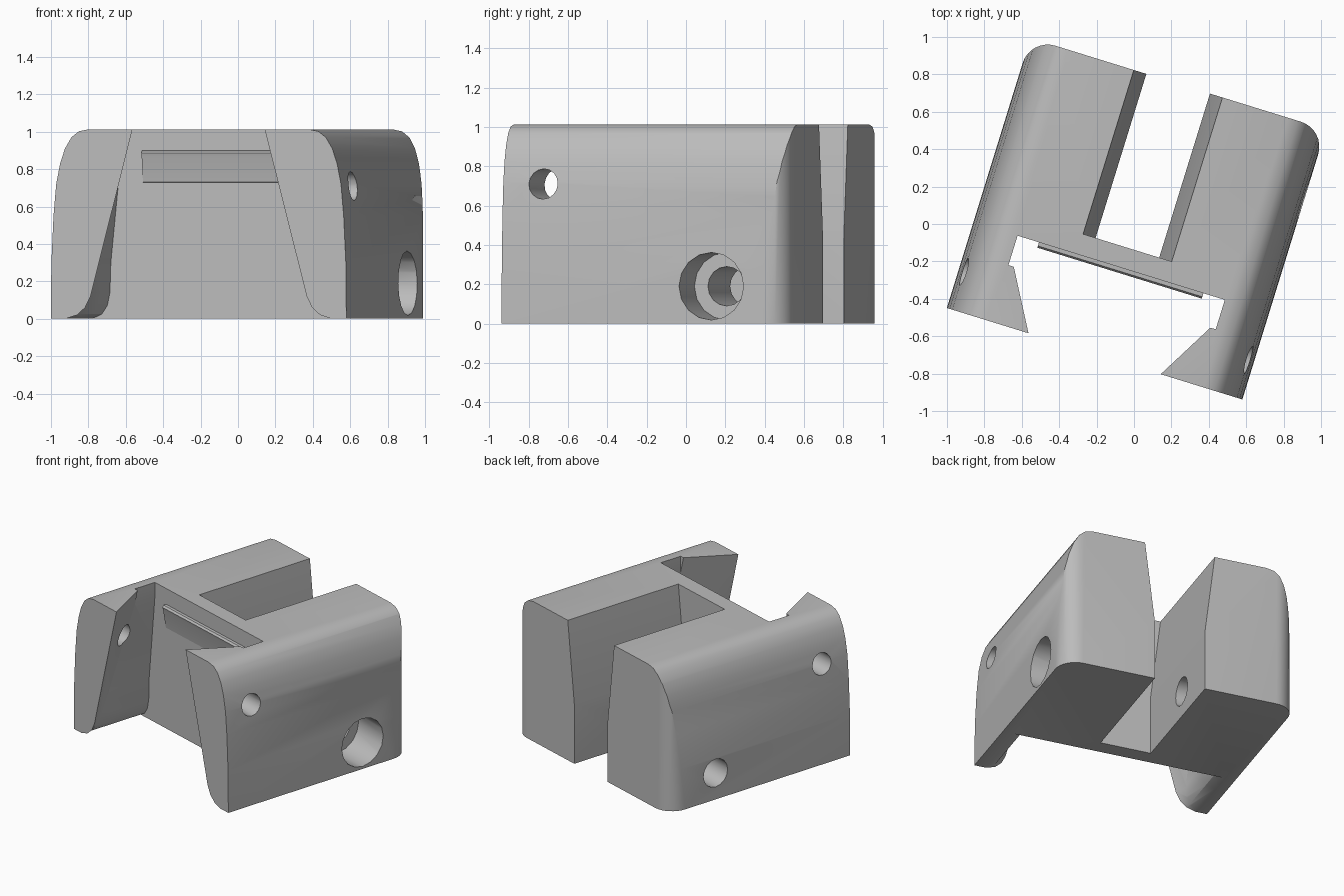
import bpy, bmesh, math
from mathutils import Matrix

cube = bpy.data.objects.get("Cube")
if cube:
    bpy.data.objects.remove(cube, do_unlink=True)

TOP, FRONT, BACK, WALL, STEP = 1.013, -0.726, 0.785, -0.245, -0.41

grey = bpy.data.materials.new("light grey plastic")
grey.use_nodes = True
grey.diffuse_color = (0.5, 0.5, 0.5, 1)
grey.node_tree.nodes["Principled BSDF"].inputs["Base Color"].default_value = (0.5, 0.5, 0.5, 1)


def loft(name, ring_a, ring_b):
    """Solid between two matching rings of points."""
    bm = bmesh.new()
    a = [bm.verts.new(p) for p in ring_a]
    b = [bm.verts.new(p) for p in ring_b]
    bm.faces.new(a)
    bm.faces.new(b[::-1])
    for i in range(len(a)):
        j = (i + 1) % len(a)
        bm.faces.new((a[i], b[i], b[j], a[j]))
    bmesh.ops.recalc_face_normals(bm, faces=bm.faces)
    return finish(name, bm)


def finish(name, bm):
    mesh = bpy.data.meshes.new(name)
    bm.to_mesh(mesh)
    bm.free()
    mesh.materials.append(grey)
    obj = bpy.data.objects.new(name, mesh)
    bpy.context.collection.objects.link(obj)
    return obj


def mirrored(half):
    """Complete a profile given for the +x half."""
    return half + [(-u, w) for u, w in reversed(half)]


def along_y(name, pts, y0, y1):
    return loft(name, [(u, y0, z) for u, z in pts], [(u, y1, z) for u, z in pts])


def cylinder(name, x0, x1, y, z, r, sides):
    bm = bmesh.new()
    place = Matrix.Translation(((x0 + x1) / 2, y, z)) @ Matrix.Rotation(math.pi / 2, 4, "Y")
    bmesh.ops.create_cone(bm, cap_ends=True, segments=sides, radius1=r, radius2=r,
                          depth=x1 - x0, matrix=place)
    return finish(name, bm)


def combine(target, tool, operation):
    mod = target.modifiers.new("cut", "BOOLEAN")
    mod.operation, mod.object, mod.solver = operation, tool, "EXACT"
    bpy.context.view_layer.objects.active = target
    bpy.ops.object.modifier_apply(modifier=mod.name)
    bpy.data.objects.remove(tool, do_unlink=True)


# Body: rounded-shoulder section, trimmed by a plan with rounded back corners
shoulder = [(0.827, 0), (0.824, 0.3), (0.812, 0.55), (0.797, 0.72), (0.775, 0.83),
            (0.748, 0.91), (0.712, 0.97), (0.67, 1.002), (0.615, TOP)]
body = along_y("bracket_body", mirrored(shoulder), FRONT, BACK + 0.1)
R = 0.14
corner = [(0.827 - R + R * math.cos(t), BACK - R + R * math.sin(t))
          for t in [i * math.pi / 16 for i in range(9)]]
plan = mirrored([(0.9, FRONT - 0.1), (0.9, BACK - R - 0.05), (0.827, BACK - R - 0.05)] + corner)
combine(body, loft("plan_trim", [(x, y, -0.1) for x, y in plan],
                   [(x, y, 1.2) for x, y in plan]), "INTERSECT")

# Back slot, flaring towards the top
slot = mirrored([(0.178, -0.1), (0.178, 0.43), (0.248, TOP), (0.26, 1.1)])
combine(body, along_y("slot_cutter", slot, -0.133, 1), "DIFFERENCE")

# Front recess: full width near the wall, pinched by the wedge-shaped wings
recess = mirrored([(0.76, -0.1), (0.745, 0), (0.69, 0.025), (0.66, 0.07), (0.645, 0.14),
                   (0.64, 0.3), (0.61, 0.6), (0.58, 0.9), (0.58, 1.1)])
wing = [(0.76, -0.1), (0.745, 0), (0.68, 0.02), (0.635, 0.06), (0.605, 0.12),
        (0.37, TOP), (0.347, 1.1)]


def wing_ring(y):
    shift = 0.57 * (y - FRONT)
    return [(u, y, z) for u, z in mirrored([(u + shift, z) for u, z in wing])]


pinch = along_y("pinch_cutter", recess, -0.79, STEP + 0.01)
combine(pinch, loft("wing_taper", wing_ring(-0.85), wing_ring(STEP)), "INTERSECT")
combine(body, along_y("recess_cutter", recess, STEP, WALL), "DIFFERENCE")
combine(body, pinch, "DIFFERENCE")

# Holes across both sides: upper pin hole, lower bore and its right counterbore
combine(body, cylinder("pin_hole", -1, 1, -0.513, 0.71, 0.077, 16), "DIFFERENCE")
combine(body, cylinder("bore", -1, 1, 0.39, 0.19, 0.1, 16), "DIFFERENCE")
combine(body, cylinder("counterbore", 0.56, 1, 0.39, 0.19, 0.172, 16), "DIFFERENCE")

# Snap ridge on the front wall
ridge = [(WALL + 0.02, 0.9), (WALL - 0.02, 0.898), (WALL - 0.03, 0.885),
         (WALL - 0.024, 0.865), (WALL - 0.001, 0.73), (WALL + 0.02, 0.72)]
snap = loft("snap_ridge", [(-0.46, y, z) for y, z in ridge], [(0.46, y, z) for y, z in ridge])

# Smooth shading and the turned stance
for obj in (body, snap):
    obj.location.x = 0.004
    obj.rotation_euler.z = math.radians(-17.2)
    bpy.ops.object.select_all(action="DESELECT")
    obj.select_set(True)
    bpy.context.view_layer.objects.active = obj
    bpy.ops.object.shade_smooth_by_angle(angle=math.radians(30))
